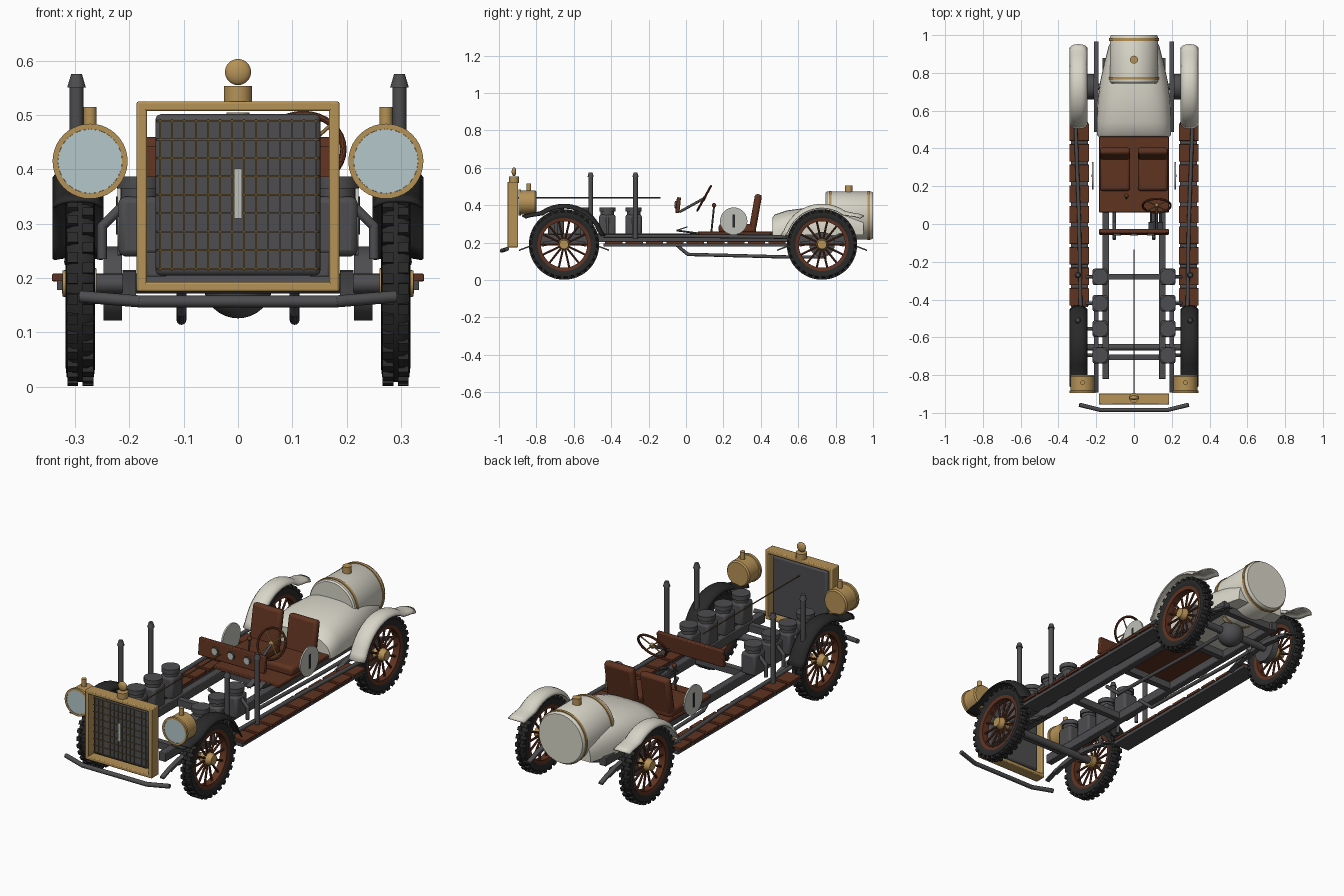
import bpy, bmesh, math
from math import sin, cos, pi, radians
from mathutils import Vector, Matrix

cube = bpy.data.objects.get("Cube")
if cube:
    bpy.data.objects.remove(cube, do_unlink=True)


def material(name, r, g, b):
    m = bpy.data.materials.new(name)
    m.use_nodes = True
    m.diffuse_color = (r, g, b, 1)
    m.node_tree.nodes["Principled BSDF"].inputs["Base Color"].default_value = (r, g, b, 1)
    return m


BLACK = material("black rubber", .022, .022, .023)
STEEL = material("dark steel", .075, .075, .08)
BRASS = material("brass", .47, .29, .095)
MESH = material("aged brass", .13, .085, .03)
BROWN = material("brown leather", .115, .033, .015)
CREAM = material("cream paint", .69, .67, .58)
GLASS = material("pale glass", .46, .57, .6)
WHITE = material("off white", .52, .52, .48)


# ---- geometry helpers ----
def finish(name, bm, mat, bevel=0, thick=0):
    bmesh.ops.remove_doubles(bm, verts=bm.verts, dist=1e-5)
    bmesh.ops.recalc_face_normals(bm, faces=bm.faces)
    for f in bm.faces:
        f.smooth = True
    for e in bm.edges:
        e.smooth = e.calc_face_angle(0) < radians(35)
    me = bpy.data.meshes.new(name)
    bm.to_mesh(me)
    bm.free()
    me.materials.append(mat)
    ob = bpy.data.objects.new(name, me)
    bpy.context.collection.objects.link(ob)
    if thick:
        m = ob.modifiers.new("thickness", 'SOLIDIFY')
        m.thickness = thick
    if bevel:
        m = ob.modifiers.new("soft edges", 'BEVEL')
        m.width, m.segments = bevel, 2
    return ob


def box(bm, c, size, rot=None):
    m = Matrix.Translation(c) @ (rot or Matrix()) @ Matrix.Diagonal((*size, 1))
    bmesh.ops.create_cube(bm, size=1, matrix=m)


def cyl(bm, a, b, r, r2=None, n=24):
    a, b = Vector(a), Vector(b)
    d = b - a
    m = Matrix.Translation((a + b) / 2) @ d.to_track_quat('Z', 'Y').to_matrix().to_4x4()
    bmesh.ops.create_cone(bm, cap_ends=True, segments=n, radius1=r,
                          radius2=r if r2 is None else r2, depth=d.length, matrix=m)


def grid(bm, rows, closed=False, caps=False):
    vs = [[bm.verts.new(p) for p in row] for row in rows]
    n = len(vs[0])
    for r0, r1 in zip(vs, vs[1:]):
        for i in range(n if closed else n - 1):
            j = (i + 1) % n
            bm.faces.new((r0[i], r0[j], r1[j], r1[i]))
    if caps:
        bm.faces.new(vs[0])
        bm.faces.new(vs[-1])


def lathe(bm, profile, origin, axis, n=40):
    # profile holds (radius, distance along axis)
    m = Matrix.Translation(origin) @ Vector(axis).to_track_quat('Z', 'Y').to_matrix().to_4x4()
    grid(bm, [[m @ Vector((r * cos(2 * pi * i / n), r * sin(2 * pi * i / n), h))
               for i in range(n)] for r, h in profile], closed=True)


def pipe(bm, pts, r, n=12):
    for a, b in zip(pts, pts[1:]):
        cyl(bm, a, b, r, n=n)
    for p in pts[1:-1]:
        bmesh.ops.create_uvsphere(bm, u_segments=n, v_segments=8, radius=r,
                                  matrix=Matrix.Translation(p))


def part(name, mat, fn, *args, bevel=0, **kw):
    bm = bmesh.new()
    fn(bm, *args, **kw)
    return finish(name, bm, mat, bevel)


X = (1, 0, 0)
Y = (0, 1, 0)
FRONT, REAR, AXLE_Z = -.652, .727, .19


# ---- wheels ----
def wheel(label, x, y):
    side = 1 if x > 0 else -1
    c = Vector((x, y, AXLE_Z))
    tyre = [(.14, -.02), (.155, -.027), (.172, -.025), (.18, -.014), (.181, 0)]
    part(label + "_tyre", BLACK, lathe, tyre + [(r, -h) for r, h in tyre[-2::-1]] + tyre[:1], c, X)
    bm = bmesh.new()
    for i in range(30):
        for s in (-1, 1):
            a = 2 * pi * (i + s * .25) / 30
            box(bm, c + Vector((s * .014, cos(a) * .178, sin(a) * .178)), (.02, .02, .02),
                Matrix.Rotation(a, 4, 'X'))
    finish(label + "_tread", bm, BLACK)
    bm = bmesh.new()
    lathe(bm, [(.124, -.018), (.142, -.021), (.142, .021), (.124, .018), (.124, -.018)], c, X)
    for i in range(14):
        a = 2 * pi * i / 14
        d = Vector((0, cos(a), sin(a)))
        cyl(bm, c + d * .02, c + d * .128, .0055, n=8)
    finish(label + "_wood_rim", bm, BROWN)
    part(label + "_hub", BRASS, lathe, [(0, -.03), (.028, -.03), (.031, .01), (.026, .02),
                                        (.024, .033), (0, .034)], c, (side, 0, 0), n=24)


# ---- fenders: flared outer tip, arch, and a low end meeting the running board ----
def fender(name, mat, x, y, toward):
    path = [(-.225, .155), (-.195, .165), (-.165, .17)]
    path += [(-.218 * cos(a), .218 * sin(a)) for a in [radians(55 + 9.5 * i) for i in range(12)]]
    path += [(.222, .05)]
    rows = []
    for u, v in path:
        d = Vector((u, v)).normalized()
        row = []
        for i in range(11):
            t = i / 5 - 1
            drop = .022 * abs(t) ** 3
            row.append((x + t * .047, y + toward * (u - d.x * drop), AXLE_Z + v - d.y * drop))
        rows.append(row)
    bm = bmesh.new()
    grid(bm, rows)
    finish(name, bm, mat, thick=.006)


for s, side in ((1, "left"), (-1, "right")):
    wheel("front_" + side, s * .29, FRONT)
    wheel("rear_" + side, s * .29, REAR)
    fender("front_fender_" + side, BLACK, s * .294, FRONT, 1)
    fender("rear_fender_" + side, CREAM, s * .294, REAR, -1)

    # running board
    part("running_board_base_" + side, STEEL, box, (s * .288, .05, .187), (.09, .98, .018))
    bm = bmesh.new()
    for i in range(9):
        box(bm, (s * .29, -.386 + .109 * i, .201), (.104, .092, .014))
    finish("running_board_planks_" + side, bm, BROWN, bevel=.002)
    part("running_board_pipe_" + side, STEEL, pipe,
         [(s * .283, -.44, .235), (s * .29, 0, .235), (s * .31, .54, .23)], .01)

    # chassis rail and springs
    part("chassis_rail_" + side, STEEL, box, (s * .15, .03, .225), (.036, 1.7, .045), bevel=.003)
    for label, y in (("front", FRONT), ("rear", REAR)):
        bm = bmesh.new()
        for k in range(3):
            half = .24 - .06 * k
            rows = []
            for i in range(9):
                t = (i / 4 - 1) * half
                z = .215 - .9 * t * t - .008 * k
                rows.append([(s * .2 + dx, y + t, z + dz) for dx, dz in
                             ((-.012, 0), (.012, 0), (.012, -.008), (-.012, -.008))])
            grid(bm, rows, closed=True, caps=True)
        finish(label + "_leaf_spring_" + side, bm, STEEL)
    part("brake_drum_" + side, STEEL, cyl, (s * .213, REAR, AXLE_Z), (s * .247, REAR, AXLE_Z), .068)

    # engine cylinders with their outlet pipes
    bm, caps = bmesh.new(), bmesh.new()
    for y in (-.28, -.42, -.555, -.695):
        box(bm, (s * .18, y, .295), (.08, .088, .11))
        cyl(caps, (s * .18, y, .34), (s * .18, y, .365), .036)
        cyl(caps, (s * .18, y, .365), (s * .18, y, .387), .043)
        pipe(caps, [(s * .2, y, .345), (s * .25, y, .295), (s * .25, y, .235)], .009)
    finish("engine_blocks_" + side, bm, STEEL, bevel=.012)
    finish("engine_caps_" + side, caps, STEEL)

    # upright stacks
    bm = bmesh.new()
    for y in (-.51, -.27):
        cyl(bm, (s * .297, y, .22), (s * .297, y, .555), .0125)
        cyl(bm, (s * .297, y, .551), (s * .297, y, .575), .017, .01)
    finish("exhaust_stacks_" + side, bm, STEEL)
    part("exhaust_pipe_" + side, STEEL, pipe, [(s * .104, -.08, .215), (s * .104, -.03, .17),
         (s * .104, .01, .137), (s * .104, .55, .123), (s * .104, .75, .123)], .009)

    # headlamp
    part("headlamp_" + side, BRASS, lathe,
         [(0, .095), (.058, .095), (.064, .088), (.064, .014), (.069, .012), (.069, 0),
          (.059, 0), (.059, .006), (0, .006)], (s * .272, -.895, .415), Y)
    part("headlamp_glass_" + side, GLASS, cyl, (s * .272, -.893, .415), (s * .272, -.886, .415), .059)
    part("headlamp_chimney_" + side, BRASS, cyl, (s * .272, -.84, .475), (s * .272, -.84, .515), .012)

    # seat and side disc
    x = s * .1
    part("seat_cushion_" + side, BROWN, box, (x, .275, .275), (.16, .2, .05), bevel=.015)
    part("seat_back_" + side, BROWN, box, (x, .372, .365), (.16, .038, .19),
         Matrix.Rotation(radians(-10), 4, 'X'), bevel=.014)
    part("side_disc_" + side, WHITE, cyl, (s * .214, .255, .315), (s * .222, .255, .315), .073, n=40)
    part("side_disc_bar_" + side, BLACK, box, (s * .2225, .255, .315), (.004, .014, .07))

# ---- chassis cross members, axles and differential ----
bm = bmesh.new()
for y in (-.705, -.28, .1, .5, .85):
    box(bm, (0, y, .222), (.3, .03, .035))
finish("cross_members", bm, STEEL)
bm = bmesh.new()
for y in (FRONT, REAR):
    cyl(bm, (-.27, y, AXLE_Z), (.27, y, AXLE_Z), .018)
finish("axles", bm, STEEL)
bm = bmesh.new()
bmesh.ops.create_uvsphere(bm, u_segments=24, v_segments=16, radius=.064,
                          matrix=Matrix.Translation((0, REAR, AXLE_Z)))
finish("differential", bm, STEEL)
part("front_bumper", STEEL, pipe, [(-.29, -.957, .166), (-.18, -.984, .157),
     (.18, -.984, .157), (.29, -.957, .166)], .011)

# ---- radiator ----
bm = bmesh.new()
for s in (-1, 1):
    box(bm, (s * .177, -.926, .35), (.019, .058, .35))
    box(bm, (0, -.926, .35 + s * .166), (.372, .058, .018))
finish("radiator_frame", bm, BRASS, bevel=.004)
part("radiator_core", STEEL, box, (0, -.922, .353), (.304, .034, .297), bevel=.01)
bm = bmesh.new()
for i in range(14):
    box(bm, (-.143 + .022 * i, -.94, .353), (.003, .005, .28))
for i in range(9):
    box(bm, (0, -.941, .217 + .034 * i), (.3, .005, .003))
finish("radiator_grille", bm, MESH)
part("radiator_plate", WHITE, box, (0, -.945, .356), (.015, .006, .092))
part("radiator_neck", BRASS, cyl, (0, -.92, .52), (0, -.92, .553), .026)
bm = bmesh.new()
bmesh.ops.create_uvsphere(bm, u_segments=24, v_segments=16, radius=.024,
                          matrix=Matrix.Translation((0, -.92, .579)) @ Matrix.Diagonal((1, .5, 1, 1)))
finish("radiator_cap", bm, BRASS)
part("long_rod", MESH, cyl, (0, -.91, .44), (0, -.135, .44), .003, n=8)

# ---- dashboard, steering and controls ----
part("dashboard", BROWN, box, (0, -.042, .4), (.37, .022, .085),
     Matrix.Rotation(radians(-6), 4, 'X'), bevel=.004)
rims, dials = bmesh.new(), bmesh.new()
for x in (-.09, 0, .09):
    cyl(rims, (x, -.045, .402), (x, -.06, .402), .02)
    cyl(dials, (x, -.058, .402), (x, -.062, .402), .016)
finish("gauge_rims", rims, STEEL)
finish("gauge_dials", dials, WHITE)

hub = Vector((.12, .097, .437))
axis = Vector((0, .875, -.485)).normalized() * -1
down = Vector((0, -.875, -.485)).normalized()
up = Vector((0, .485, .875)).normalized()
ring = [hub + (Vector(X) * cos(a) + up * sin(a)) * .074 for a in [2 * pi * i / 32 for i in range(33)]]
part("steering_wheel", BROWN, pipe, ring, .006, n=8)
bm = bmesh.new()
for i in range(4):
    cyl(bm, hub, ring[i * 8 + 4], .0035, n=8)
cyl(bm, hub - axis * .008, hub + axis * .008, .012)
finish("steering_spokes", bm, BRASS)
part("steering_column", STEEL, cyl, hub, hub + down * .15, .007, n=12)
part("gear_lever", STEEL, cyl, (-.04, .135, .25), (-.04, .15, .395), .005, n=10)
bm = bmesh.new()
bmesh.ops.create_uvsphere(bm, u_segments=16, v_segments=10, radius=.012,
                          matrix=Matrix.Translation((-.04, .15, .4)))
finish("gear_knob", bm, BROWN)
bm = bmesh.new()
for x in (.09, .14):
    cyl(bm, (x, -.05, .265), (x, .06, .25), .005, n=8)
    box(bm, (x, -.02, .275), (.028, .06, .006), Matrix.Rotation(radians(18), 4, 'X'))
finish("pedals", bm, STEEL)
part("floor_board", BROWN, box, (0, .262, .251), (.37, .4, .016), bevel=.003)

# ---- tail body and fuel tank ----
rows = []
for y, w, top in ((.462, .19, .335), (.475, .196, .35), (.54, .196, .372), (.65, .192, .387),
                  (.75, .18, .388), (.85, .158, .38), (.95, .132, .36)):
    row = []
    for i in range(25):
        a = pi * i / 24
        row.append((w * math.copysign(abs(cos(a)) ** .7, cos(a)), y, .24 + (top - .24) * sin(a) ** .75))
    rows.append(row)
part("tail_body", CREAM, grid, rows, closed=True, caps=True)
tank = (0, .745, .345)
part("fuel_tank", CREAM, lathe, [(0, 0), (.122, 0), (.128, .008), (.128, .245), (.122, .255), (0, .255)],
     tank, Y, n=48)
bm = bmesh.new()
for h in (.02, .225):
    lathe(bm, [(.126, h), (.132, h), (.132, h + .014), (.126, h + .014)], tank, Y, n=48)
finish("tank_straps", bm, BRASS)
part("tank_cap", BRASS, cyl, (0, .87, .465), (0, .87, .505), .021)
